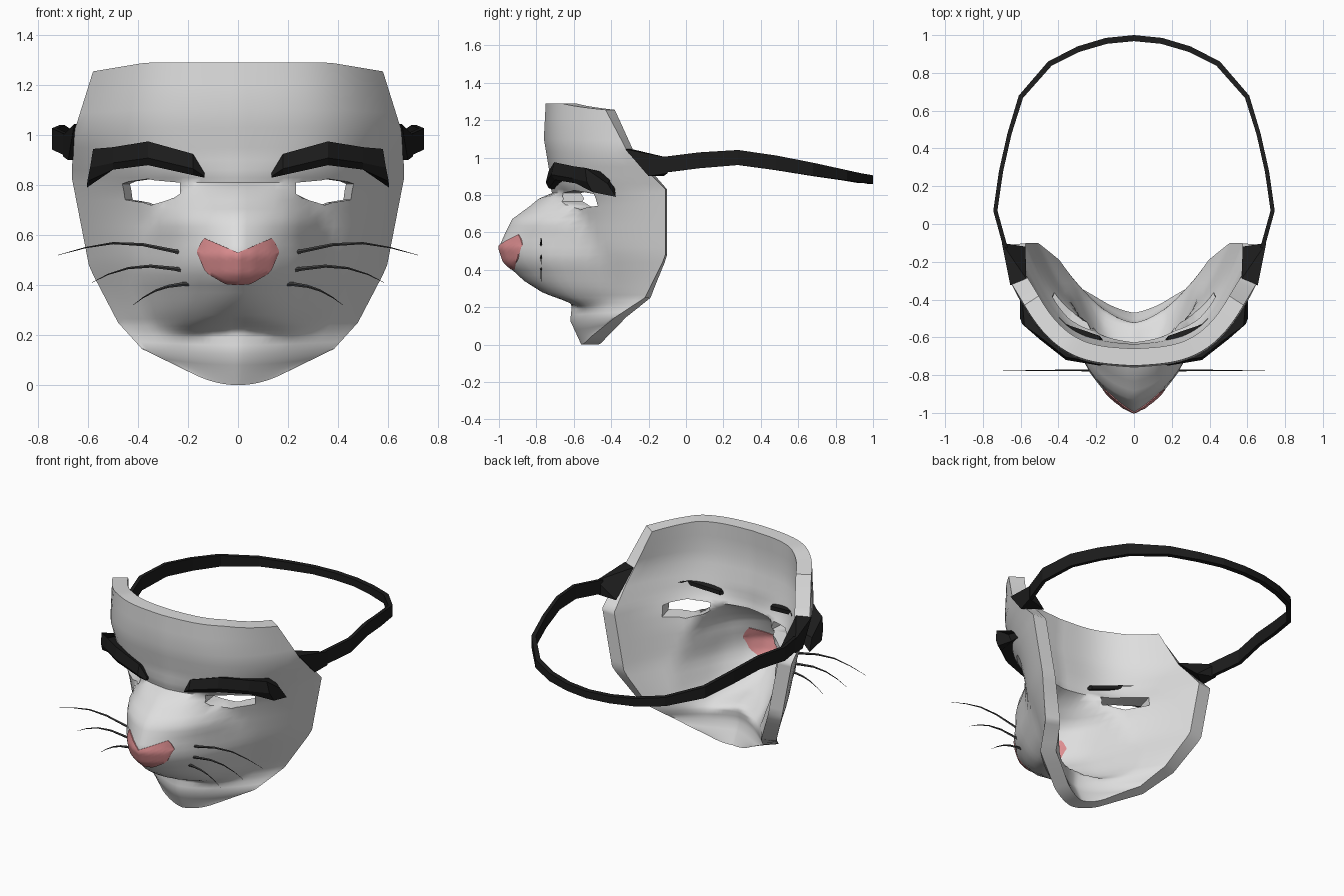
import bpy, bmesh, math
from mathutils import Vector

if "Cube" in bpy.data.objects:
    bpy.data.objects.remove(bpy.data.objects["Cube"])


def material(name, rgb):
    m = bpy.data.materials.new(name)
    m.diffuse_color = (*rgb, 1)
    m.use_nodes = True
    m.node_tree.nodes["Principled BSDF"].inputs["Base Color"].default_value = m.diffuse_color
    return m


GREY = material("pale_grey", (0.73, 0.73, 0.73))
PINK = material("nose_pink", (0.72, 0.27, 0.28))
BLACK = material("soft_black", (0.012, 0.012, 0.012))
WHISKER = material("whisker_grey", (0.05, 0.05, 0.05))


def lerp(table, v):
    """Piecewise linear lookup in rising (key, value) pairs."""
    if v <= table[0][0]:
        return table[0][1]
    for (a, p), (b, q) in zip(table, table[1:]):
        if v <= b:
            return p + (q - p) * (v - a) / (b - a)
    return table[-1][1]


def make(name, verts, faces, mat):
    me = bpy.data.meshes.new(name)
    me.from_pydata(verts, [], faces)
    ob = bpy.data.objects.new(name, me)
    bpy.context.collection.objects.link(ob)
    if mat:
        me.materials.append(mat)
    bm = bmesh.new()
    bm.from_mesh(me)
    bmesh.ops.recalc_face_normals(bm, faces=bm.faces)
    bm.to_mesh(me)
    bm.free()
    return ob


def select(ob):
    bpy.ops.object.select_all(action='DESELECT')
    ob.select_set(True)
    bpy.context.view_layer.objects.active = ob


def smooth(ob, deg):
    select(ob)
    bpy.ops.object.shade_smooth_by_angle(angle=math.radians(deg))


def shell(name, outer, nu, nv, thickness, mat):
    """Closed slab: a grid of outer points pushed level towards the head's middle."""
    inner = []
    for x, y, z in outer:
        d = Vector((-x, -.05 - y, 0)).normalized() * thickness
        inner.append((x + d.x, y + d.y, z))
    n = nu * nv
    front = [(j * nu + i, j * nu + i + 1, (j + 1) * nu + i + 1, (j + 1) * nu + i)
             for j in range(nv - 1) for i in range(nu - 1)]
    loop = list(range(nu)) + [j * nu + nu - 1 for j in range(1, nv)]
    loop += [n - 1 - i for i in range(1, nu)] + [j * nu for j in range(nv - 2, 0, -1)]
    rim = [(a, a + n, b + n, b) for a, b in zip(loop, loop[1:] + loop[:1])]
    back = [tuple(v + n for v in f[::-1]) for f in front]
    return make(name, outer + inner, front + back + rim, mat)


def loft(name, sections, mat):
    """Closed tube through equal-sized rings, capped at both ends."""
    n = len(sections[0])
    verts = [p for s in sections for p in s]
    faces = [(k * n + i, k * n + (i + 1) % n, (k + 1) * n + (i + 1) % n, (k + 1) * n + i)
             for k in range(len(sections) - 1) for i in range(n)]
    faces += [tuple(range(n))[::-1], tuple(range(len(verts) - n, len(verts)))]
    return make(name, verts, faces, mat)


# Face shape: edge half-width, edge depth, centre depth, sideways roundness
EDGE_X = [(0, .17), (.125, .385), (.25, .48), (.47, .595), (.83, .665), (1.0, .66), (1.29, .58)]
EDGE_Y = [(0, -.51), (.125, -.38), (.25, -.22), (.47, -.11), (.83, -.11), (1.03, -.31), (1.29, -.43)]
MID_Y = [(0, -.56), (.13, -.62), (.2, -.61), (.28, -.64), (.52, -.66), (.67, -.65),
         (.77, -.66), (.86, -.72), (.95, -.735), (1.1, -.76), (1.29, -.75)]
ROUND = [(0, 1.4), (.15, 1.7), (.3, 2.1), (.5, 2.8), (.8, 3.5), (1.29, 3.4)]
# Snout: height, half-width and sideways falloff
SNOUT_H = [(.225, 0), (.25, .05), (.28, .13), (.34, .22), (.40, .28), (.44, .32), (.52, .34),
           (.6, .31), (.67, .28), (.78, .12), (.81, .03), (.88, 0)]
SNOUT_W = [(.22, .32), (.3, .37), (.45, .4), (.65, .34), (.78, .24), (.95, .2)]
FALLOFF = [(0, 1), (.15, .94), (.35, .8), (.62, .53), (.8, .25), (1, 0)]
FLATTEN = [(.54, 1), (.66, .6)]


def depth(x, z):
    x = abs(x)
    mid, edge = lerp(MID_Y, z), lerp(EDGE_Y, z)
    t = min(1, x / lerp(EDGE_X, z))
    lip = z + .2 * min(x, .2) * max(0, min(1, (.4 - z) / .15))
    bump = lerp(SNOUT_H, lip) * lerp(FALLOFF, x / lerp(SNOUT_W, z)) ** lerp(FLATTEN, z)
    return mid + (edge - mid) * (.1 * t + .9 * t ** lerp(ROUND, z)) - bump


# Mask shell
COLS = 37
ROWS = [0, .04, .08, .125, .16, .19, .205, .22, .235, .25, .265, .28, .31, .34, .37, .4, .44, .48,
        .52, .56, .6, .635, .67, .705, .74, .78, .81, .83, .86, .9, .95, 1.03, 1.1, 1.2, 1.29]
verts = []
for z in ROWS:
    for i in range(COLS):
        t = 2 * i / (COLS - 1) - 1
        x = t * lerp(EDGE_X, z)
        dz = .04 * t * t * max(0, 1 - z / .25)
        dz -= .035 * max(0, (abs(t) - .64) / .36) * max(0, (z - 1.0) / .29)
        verts.append((x, depth(x, z), z + dz))
mask = shell("mask_shell", verts, COLS, len(ROWS), .09, GREY)

# Eye holes, narrowing towards the back
EYE = [(.212, .765), (.335, .72), (.46, .742), (.465, .805), (.34, .825), (.212, .81)]
for s in (-1, 1):
    cutter = loft("eye_cutter", [[(s * x * (1 - .6 * (y + .5)), y, z) for x, z in EYE] for y in (-1.1, .2)], None)
    cutter.hide_render = True
    m = mask.modifiers.new("eye_hole", 'BOOLEAN')
    m.operation, m.solver, m.object = 'DIFFERENCE', 'EXACT', cutter
    select(mask)
    bpy.ops.object.modifier_apply(modifier=m.name)
    bpy.data.objects.remove(cutter)
smooth(mask, 50)

# Nose patch, coloured through the shell
TOP = [(0, .53), (.14, .59), (.165, .535)]
BOTTOM = [(0, .40), (.05, .403), (.13, .45), (.165, .53)]
N, M = 23, 9
verts = []
for j in range(M):
    for i in range(N):
        x = .165 * (2 * i / (N - 1) - 1)
        lo, hi = lerp(BOTTOM, abs(x)), lerp(TOP, abs(x))
        z = lo + (hi - lo) * j / (M - 1)
        verts.append((x, depth(x, z) - .006, z))
smooth(shell("nose", verts, N, M, .102, PINK), 50)

# Eyebrows: x, low z, high z, front y; a thin back edge shows inside the mask
BROW = [(.135, .83, .85, -.735), (.18, .84, .925, -.75), (.36, .88, .975, -.72), (.5, .862, .952, -.61)]
# Whiskers: points with falling thickness
WHISKERS = [[(.2, .525), (.25, .535), (.38, .562), (.5, .568), (.61, .55), (.72, .52)],
            [(.19, .455), (.25, .465), (.35, .476), (.44, .468), (.52, .443), (.585, .41)],
            [(.18, .405), (.22, .404), (.28, .395), (.33, .378), (.38, .35), (.42, .32)]]
for s, side in ((-1, "left"), (1, "right")):
    rings = []
    for x, lo, hi, y in BROW:
        back = depth(x, lo + .03) + (.11 if x > .15 else .05)
        rings.append([(s * x, y + .015, hi), (s * x, y, lo + .3 * (hi - lo)), (s * x, y + .02, lo),
                      (s * x, back, lo + .02), (s * x, back, min(hi, lo + .045))])
    rings.append([(s * x, y, z) for x, y, z in [(.58, -.54, .945), (.592, -.53, .87), (.603, -.5, .815),
                                                (.605, -.375, .79), (.59, -.42, .86)]])
    loft(side + "_eyebrow", rings, BLACK)
    for k, pts in enumerate(WHISKERS):
        rings = []
        for i, (x, z) in enumerate(pts):
            r = .009 * (1 - i / 5) + .0008
            rings.append([(s * x, -.775 - r * .6, z), (s * x, -.775, z - r),
                          (s * x, -.775 + r * .6, z), (s * x, -.775, z + r)])
        loft(f"{side}_whisker_{k + 1}", rings, WHISKER)

    # Strap tab wrapped over the rim
    bm = bmesh.new()
    for x, y, z in [(.655, -.325, 1.045), (.68, -.2, .9), (.57, -.29, 1.045), (.575, -.12, .9),
                    (.70, -.1, 1.0), (.70, -.1, .915)]:
        bm.verts.new((s * x, y, z))
    bmesh.ops.convex_hull(bm, input=bm.verts)
    bmesh.ops.recalc_face_normals(bm, faces=bm.faces)
    me = bpy.data.meshes.new(side + "_strap_tab")
    bm.to_mesh(me)
    bm.free()
    me.materials.append(BLACK)
    bpy.context.collection.objects.link(bpy.data.objects.new(me.name, me))

# Head strap: outer x, y, middle z, height
HALF = [(.69, -.13, .96, .085), (.745, .07, .985, .085), (.715, .28, 1.0, .08), (.67, .48, .972, .078),
        (.61, .68, .937, .07), (.455, .86, .905, .055), (.30, .94, .89, .05), (.15, .985, .885, .045)]
path = HALF + [(0, 1.0, .882, .045)] + [(-x, y, z, h) for x, y, z, h in HALF[::-1]]
rings = []
for i, (x, y, z, h) in enumerate(path):
    a, b = path[max(0, i - 1)], path[min(len(path) - 1, i + 1)]
    n = Vector((b[1] - a[1], a[0] - b[0], 0)).normalized() * (.022 + .02 * max(0, y - .5))
    rings.append([(x, y, z - h / 2), (x, y, z + h / 2),
                  (x - n.x, y - n.y, z + h / 2), (x - n.x, y - n.y, z - h / 2)])
loft("head_strap", rings, BLACK)
